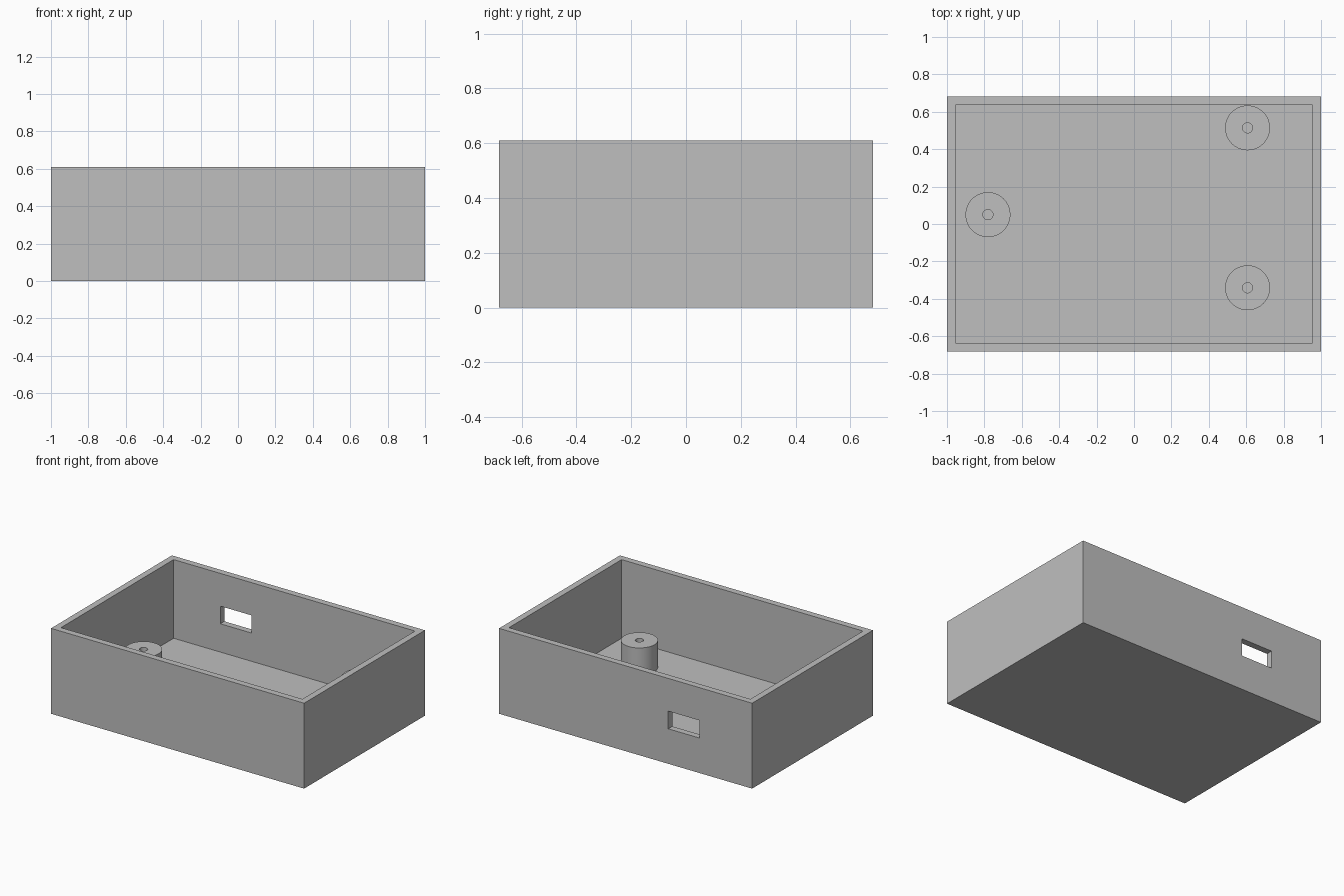
import bpy
import bmesh
import math

if "Cube" in bpy.data.objects:
    bpy.data.objects.remove(bpy.data.objects["Cube"], do_unlink=True)

HALF_X, HALF_Y, HEIGHT = 1.0, 0.682, 0.61
WALL, FLOOR = 0.046, 0.048
POST_TOP, POST_R, HOLE_R = 0.24, 0.12, 0.027

# Single grey plastic
grey = bpy.data.materials.new("grey plastic")
grey.use_nodes = True
colour = (0.52, 0.52, 0.52, 1)
grey.diffuse_color = colour
grey.node_tree.nodes["Principled BSDF"].inputs["Base Color"].default_value = colour


def box(name, low, high):
    """Axis-aligned box between two corners."""
    centre = [(a + b) / 2 for a, b in zip(low, high)]
    bpy.ops.mesh.primitive_cube_add(size=1, location=centre)
    ob = bpy.context.object
    ob.name = name
    ob.scale = [b - a for a, b in zip(low, high)]
    bpy.ops.object.transform_apply(location=True, rotation=False, scale=True)
    ob.data.materials.append(grey)
    return ob


def cut(target, cutter):
    """Subtract the cutter, then discard it."""
    cutter.hide_render = True
    mod = target.modifiers.new("cut", "BOOLEAN")
    mod.operation = "DIFFERENCE"
    mod.solver = "EXACT"
    mod.object = cutter
    bpy.context.view_layer.objects.active = target
    bpy.ops.object.modifier_apply(modifier=mod.name)
    bpy.data.objects.remove(cutter, do_unlink=True)


def post(name, x, y):
    """Round mounting post with a blind screw hole, turned from a profile."""
    profile = [(POST_R, FLOOR - 0.01), (POST_R, POST_TOP),
               (HOLE_R, POST_TOP), (HOLE_R, FLOOR)]
    bm = bmesh.new()
    verts = [bm.verts.new((r, 0, z)) for r, z in profile]
    edges = [bm.edges.new(pair) for pair in zip(verts, verts[1:])]
    bmesh.ops.spin(bm, geom=verts + edges, cent=(0, 0, 0), axis=(0, 0, 1),
                   angle=math.tau, steps=64)
    bmesh.ops.remove_doubles(bm, verts=bm.verts, dist=0.0005)
    bmesh.ops.holes_fill(bm, edges=bm.edges, sides=0)
    bmesh.ops.recalc_face_normals(bm, faces=bm.faces)
    mesh = bpy.data.meshes.new(name)
    bm.to_mesh(mesh)
    bm.free()
    mesh.materials.append(grey)
    ob = bpy.data.objects.new(name, mesh)
    ob.location = (x, y, 0)
    bpy.context.collection.objects.link(ob)
    bpy.ops.object.select_all(action="DESELECT")
    ob.select_set(True)
    bpy.context.view_layer.objects.active = ob
    bpy.ops.object.shade_smooth_by_angle(angle=math.radians(30))


# Open tray with a port through the back wall
tray = box("open_box", (-HALF_X, -HALF_Y, 0), (HALF_X, HALF_Y, HEIGHT))
cut(tray, box("cavity_cutter", (WALL - HALF_X, WALL - HALF_Y, FLOOR),
              (HALF_X - WALL, HALF_Y - WALL, HEIGHT + 0.2)))
cut(tray, box("port_cutter", (-0.585, HALF_Y - 0.15, 0.25),
              (-0.337, HALF_Y + 0.15, 0.376)))

# Three mounting posts on the floor
post("back_left_post", 0.607, 0.514)
post("front_left_post", 0.607, -0.341)
post("right_post", -0.781, 0.05)
